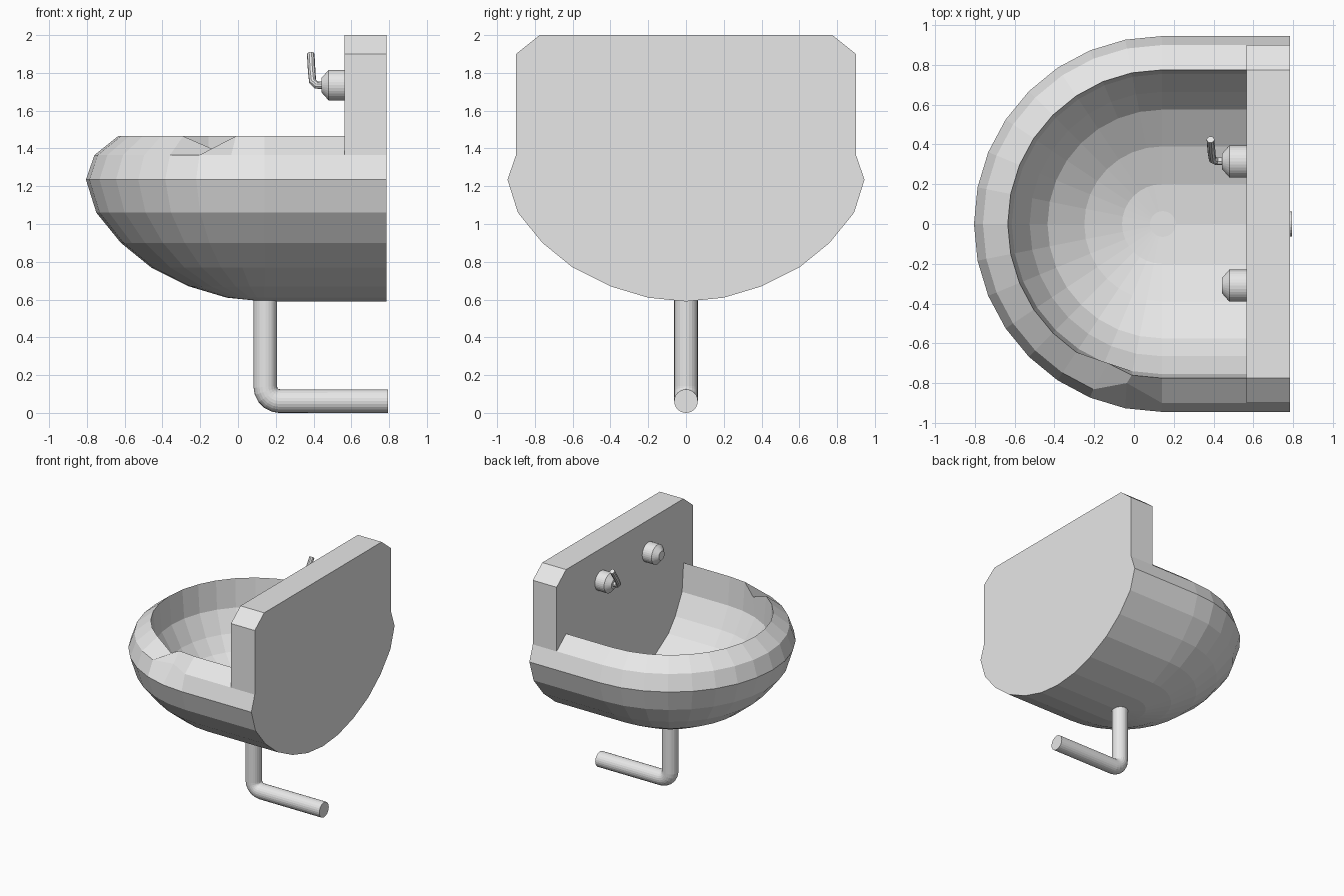
import bpy, bmesh, math
from mathutils import Vector

if "Cube" in bpy.data.objects:
    bpy.data.objects.remove(bpy.data.objects["Cube"])

grey = bpy.data.materials.new("light grey ceramic")
grey.diffuse_color = (0.8, 0.8, 0.8, 1)
grey.use_nodes = True
grey.node_tree.nodes["Principled BSDF"].inputs["Base Color"].default_value = grey.diffuse_color

CX, PANEL_X, BACK_X = 0.14, 0.565, 0.785
OUTER = [(0, 0.59), (0.2, 0.61), (0.4, 0.67), (0.6, 0.77), (0.76, 0.9),
         (0.89, 1.06), (0.945, 1.235), (0.9, 1.365)]
INNER = [(0.775, 1.465), (0.755, 1.23), (0.665, 1.06), (0.575, 0.95),
         (0.39, 0.835), (0.2, 0.77), (0, 0.75)]


def finish(name, bm):
    bmesh.ops.remove_doubles(bm, verts=bm.verts[:], dist=0.0005)
    bmesh.ops.recalc_face_normals(bm, faces=bm.faces[:])
    me = bpy.data.meshes.new(name)
    bm.to_mesh(me)
    bm.free()
    me.materials.append(grey)
    ob = bpy.data.objects.new(name, me)
    bpy.context.collection.objects.link(ob)
    return ob


def tube(name, path, radii, sides=24):
    """Round section swept along a path, with a radius at each point."""
    pts = [Vector(p) for p in path]
    bm = bmesh.new()
    rings = []
    side = None
    for i, p in enumerate(pts):
        a = (p - pts[i - 1]).normalized() if i else (pts[1] - p).normalized()
        b = (pts[i + 1] - p).normalized() if i < len(pts) - 1 else a
        t = (a + b).normalized()
        if side is None:
            side = t.cross(Vector((0, 1, 0))).normalized()
        u = (side - t * side.dot(t)).normalized()
        side = u
        w = t.cross(u)
        rings.append([bm.verts.new(p + radii[i] * (u * math.cos(k) + w * math.sin(k)))
                      for k in (2 * math.pi * j / sides for j in range(sides))])
    for r, s in zip(rings, rings[1:]):
        for j in range(sides):
            n = (j + 1) % sides
            bm.faces.new((r[j], r[n], s[n], s[j]))
    bm.faces.new(rings[0])
    bm.faces.new(rings[-1])
    return finish(name, bm)


# Basin: wall profile swept round a half circle with straight ends to the panel
bm = bmesh.new()
profile = OUTER + INNER
STEPS = 16
stations = [(PANEL_X, math.pi / 2)]
stations += [(CX, math.pi / 2 + math.pi * k / STEPS) for k in range(STEPS + 1)]
stations += [(PANEL_X, math.pi * 1.5)]
rows = [[bm.verts.new((x + r * math.cos(a), r * math.sin(a), z)) for r, z in profile]
        for x, a in stations]
# small chipped dent in the front rim
rim = len(OUTER)
rows[STEPS][rim - 1].co = (-0.036, -0.80, 1.365)
rows[STEPS - 1][rim].co = (-0.13, -0.70, 1.395)
for a, b in zip(rows, rows[1:]):
    for i in range(len(profile) - 1):
        bm.faces.new((a[i], a[i + 1], b[i + 1], b[i]))
finish("basin", bm)

# Back panel: basin outline carried up to a chamfered top
half = OUTER + [(0.9, 1.9), (0.775, 2.0)]
outline = half + [(-y, z) for y, z in reversed(half[1:])]
bm = bmesh.new()
face = bm.faces.new([bm.verts.new((PANEL_X, y, z)) for y, z in outline])
ext = bmesh.ops.extrude_face_region(bm, geom=[face], use_keep_orig=True)
moved = [g for g in ext["geom"] if isinstance(g, bmesh.types.BMVert)]
bmesh.ops.translate(bm, verts=moved, vec=(BACK_X - PANEL_X, 0, 0))
finish("back_panel", bm)

# Drain disc in the basin floor
tube("drain", [(0.145, 0, 0.74), (0.145, 0, 0.757)], [0.065] * 2)

# Waste pipe with a rounded elbow
R, BEND = 0.0625, 0.075
bend = [(0.145 + BEND * (1 - math.cos(a)), 0, R + BEND * (1 - math.sin(a)))
        for a in (math.pi / 2 * k / 5 for k in range(6))]
path = [(0.145, 0, 0.62)] + bend + [(0.795, 0, R)]
tube("waste_pipe", path, [R] * len(path))

# Tap bodies on the panel
for name, y in (("left_tap", 0.315), ("right_tap", -0.31)):
    tube(name, [(x, y, 1.735) for x in (0.575, 0.48, 0.442)], [0.081, 0.081, 0.038], 32)

# Bent lever on one tap
tube("tap_lever", [(0.46, 0.315, 1.735), (0.415, 0.315, 1.735), (0.395, 0.325, 1.755),
                   (0.39, 0.36, 1.81), (0.385, 0.425, 1.9)], [0.02] * 5, 10)
